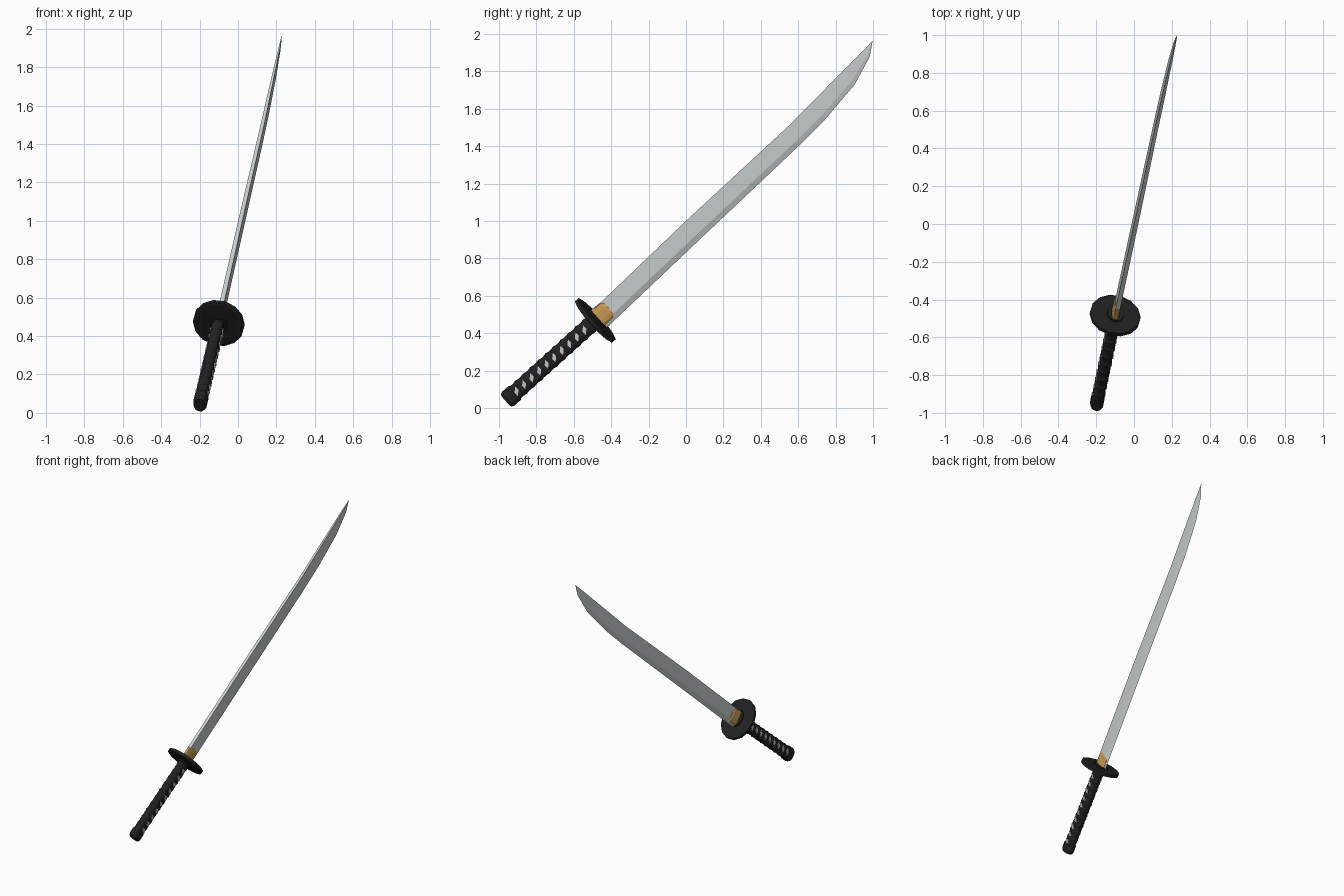
import bpy, bmesh
from math import cos, sin, pi, copysign
from mathutils import Vector, Matrix

if "Cube" in bpy.data.objects:
    bpy.data.objects.remove(bpy.data.objects["Cube"])

# Sword frame: a = along the sword, w = towards the cutting edge, n = thickness
ORIGIN = Vector((-0.10, -0.485, 0.468))
a = Vector((0.21, 1.0, 0.9)).normalized()
w = Vector((0, a.z, -a.y)).normalized()
n = a.cross(w)
FRAME = Matrix((a, w, n)).transposed()


def material(name, rgb):
    m = bpy.data.materials.new(name)
    m.diffuse_color = (*rgb, 1)
    m.use_nodes = True
    m.node_tree.nodes["Principled BSDF"].inputs["Base Color"].default_value = m.diffuse_color
    return m


BLACK = material("black", (0.015, 0.015, 0.016))
STEEL = material("steel", (0.60, 0.64, 0.64))
BRASS = material("brass", (0.60, 0.33, 0.09))
PALE = material("pale_skin", (0.55, 0.55, 0.53))


def loft(name, sections, mat):
    """Skin equal-length closed sections given in the sword frame."""
    me = bpy.data.meshes.new(name)
    bm = bmesh.new()
    rings = [[bm.verts.new(ORIGIN + FRAME @ Vector(p)) for p in s] for s in sections]
    for r0, r1 in zip(rings, rings[1:]):
        for i in range(len(r0)):
            j = (i + 1) % len(r0)
            bm.faces.new((r0[i], r0[j], r1[j], r1[i]))
    bm.faces.new(rings[0])
    bm.faces.new(rings[-1])
    bmesh.ops.remove_doubles(bm, verts=bm.verts, dist=1e-5)
    bmesh.ops.recalc_face_normals(bm, faces=bm.faces)
    bm.to_mesh(me)
    bm.free()
    me.materials.append(mat)
    ob = bpy.data.objects.new(name, me)
    bpy.context.collection.objects.link(ob)
    return ob


def oval(u, rw, rn, sides=14, power=1.0):
    pts = []
    for i in range(sides):
        t = 2 * pi * (i + 0.5) / sides
        c, s = cos(t), sin(t)
        pts.append((u, rw * copysign(abs(c) ** power, c),
                    rn * copysign(abs(s) ** power, s)))
    return pts


# Blade: spine and edge points (y, z) read along its length, half thickness
stations = [((-0.50, 0.522), (-0.425, 0.428), 0.012),
            ((0.00, 1.000), (0.075, 0.902), 0.011),
            ((0.554, 1.513), (0.60, 1.398), 0.009),
            ((0.68, 1.641), (0.742, 1.540), 0.008),
            ((0.82, 1.783), (0.902, 1.729), 0.006),
            ((0.93, 1.894), (0.982, 1.877), 0.004),
            ((0.995, 1.960), (0.998, 1.963), 0.001)]


def in_plane(y, z):
    # solve for the along/across coordinates of a point seen from the side
    m = Matrix(((a.y, w.y), (a.z, w.z)))
    return m.inverted() @ Vector((y - ORIGIN.y, z - ORIGIN.z))


sections = []
for spine, edge, h in stations:
    s, e = in_plane(*spine), in_plane(*edge)
    r = s.lerp(e, 0.75)
    sections.append([(s.x, s.y, -h), (s.x, s.y, h), (r.x, r.y, h),
                     (e.x, e.y, 0), (r.x, r.y, -h)])
loft("blade", sections, STEEL)

# Brass collar at the blade root
loft("blade_collar", [oval(0, 0.058, 0.022, 12, 0.7), oval(0.085, 0.055, 0.019, 12, 0.7),
                      oval(0.10, 0.042, 0.015, 12, 0.7)], BRASS)

# Guard disc with bevelled rim, and a washer on each side
loft("guard", [oval(-0.014, 0.138, 0.122), oval(-0.010, 0.152, 0.135),
               oval(0.010, 0.152, 0.135), oval(0.014, 0.138, 0.122)], BLACK)
loft("guard_washers", [oval(-0.024, 0.06, 0.044), oval(0.022, 0.066, 0.046)], BLACK)

# Handle with wrapped ribs
COUNT, FIRST, LAST = 10, -0.074, -0.568
step = (LAST - FIRST) / (COUNT - 1)
ribs = [oval(-0.015, 0.045, 0.032, 14, 0.8)]
for i in range(COUNT + 1):
    u = FIRST + (i - 0.5) * step
    ribs += [oval(u + 0.016, 0.044, 0.031, 14, 0.8), oval(u, 0.048, 0.034, 14, 0.8),
             oval(u - 0.016, 0.044, 0.031, 14, 0.8)]
loft("handle", ribs, BLACK)

# Pommel cap
loft("pommel", [oval(-0.585, 0.050, 0.036, 14, 0.8), oval(-0.632, 0.051, 0.036, 14, 0.8),
                oval(-0.648, 0.043, 0.029, 14, 0.8)], BLACK)

# Pale lozenges between the wraps, on both sides
for side, label in ((-1, "right"), (1, "left")):
    for i in range(COUNT):
        u = FIRST + i * step
        shape = [(0.012, -0.024), (0.013, 0.002), (-0.012, 0.024), (-0.013, -0.002)]
        loft(f"wrap_lozenge_{label}_{i + 1}",
             [[(u + du, dw, side * h) for du, dw in shape] for h in (0.026, 0.0345)], PALE)
